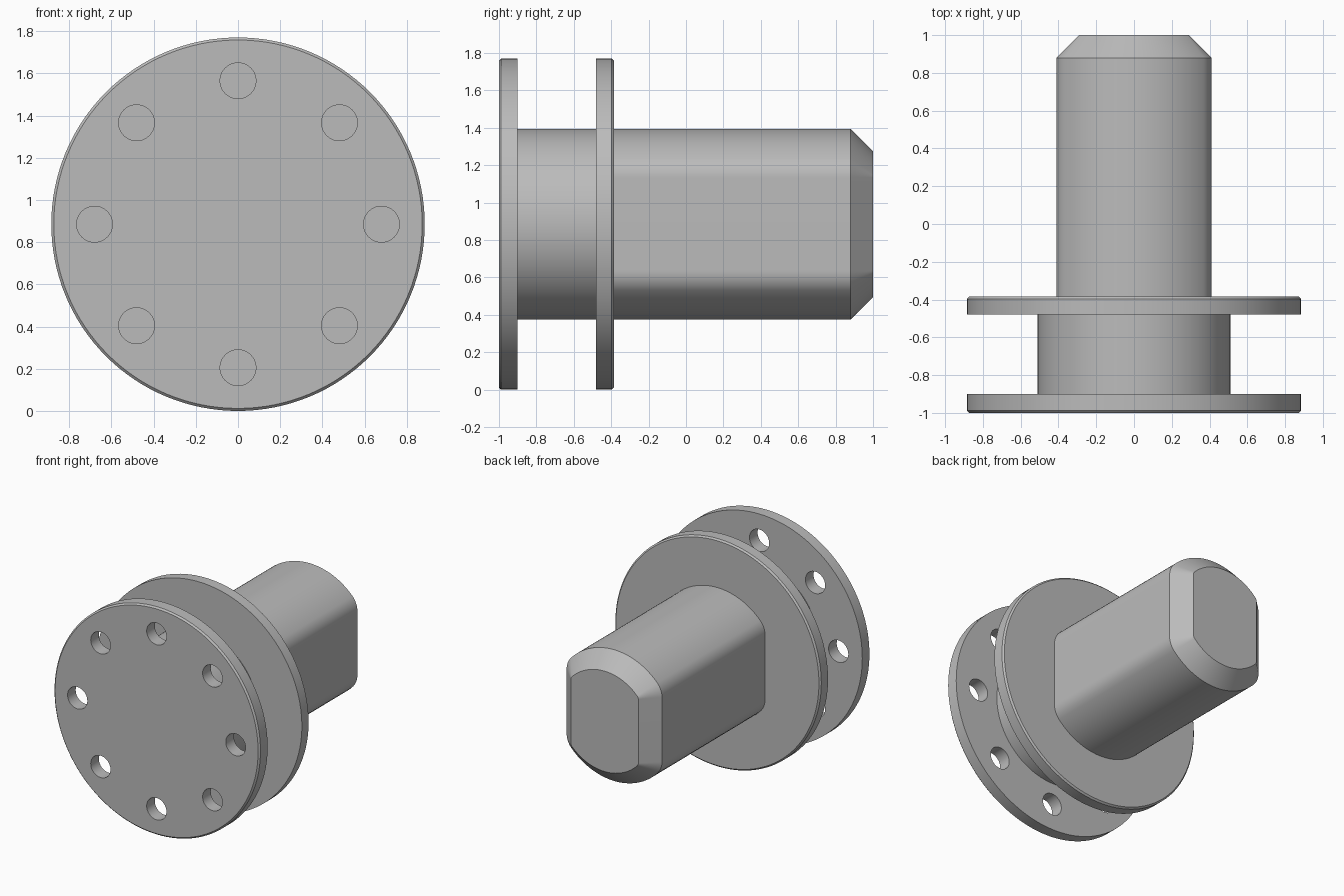
import bpy
import bmesh
from math import sin, cos, pi, sqrt, atan2, radians

cube = bpy.data.objects.get("Cube")
if cube:
    bpy.data.objects.remove(cube, do_unlink=True)

AXIS_Z = 0.885          # height of the centre line
FLANGE_R = 0.885
NECK_R = 0.51
FLAT_X = 0.41           # half width across the shaft flats
FILLET = 0.15
SEGMENTS = 128

steel = bpy.data.materials.new("grey steel")
steel.use_nodes = True
steel.diffuse_color = (0.5, 0.5, 0.5, 1)
steel.node_tree.nodes["Principled BSDF"].inputs["Base Color"].default_value = (0.5, 0.5, 0.5, 1)


def arc(cx, cz, r, start, end, steps):
    angles = [start + (end - start) * i / steps for i in range(steps + 1)]
    return [(cx + r * cos(a), cz + r * sin(a)) for a in angles]


def circle(r, n=SEGMENTS, cx=0, cz=0):
    return arc(cx, cz, r, 0, 2 * pi, n)[:-1]


def shaft_outline(inset):
    """Round bar with two side flats and filleted corners, shrunk by inset."""
    cx = FLAT_X - FILLET
    cz = sqrt((NECK_R - FILLET) ** 2 - cx ** 2)
    turn = atan2(cz, cx)
    corner = FILLET - inset
    return (arc(cx, cz, corner, 0, turn, 12)
            + arc(0, 0, NECK_R - inset, turn, pi - turn, 32)[1:]
            + arc(-cx, cz, corner, pi - turn, pi, 12)[1:]
            + arc(-cx, -cz, corner, pi, pi + turn, 12)
            + arc(0, 0, NECK_R - inset, pi + turn, 2 * pi - turn, 32)[1:]
            + arc(cx, -cz, corner, 2 * pi - turn, 2 * pi, 12)[1:])


def add_loft(bm, sections):
    """Skin (y, outline) sections along y and cap both ends."""
    rings = [[bm.verts.new((x, y, z + AXIS_Z)) for x, z in pts] for y, pts in sections]
    for a, b in zip(rings, rings[1:]):
        for i in range(len(a)):
            j = (i + 1) % len(a)
            bm.faces.new((a[i], a[j], b[j], b[i]))
    bm.faces.new(rings[0])
    bm.faces.new(rings[-1])


def make_part(name, *lofts):
    bm = bmesh.new()
    for sections in lofts:
        add_loft(bm, sections)
    bmesh.ops.recalc_face_normals(bm, faces=bm.faces)
    mesh = bpy.data.meshes.new(name)
    bm.to_mesh(mesh)
    bm.free()
    mesh.materials.append(steel)
    obj = bpy.data.objects.new(name, mesh)
    bpy.context.collection.objects.link(obj)
    return obj


def activate(obj):
    bpy.ops.object.select_all(action='DESELECT')
    obj.select_set(True)
    bpy.context.view_layer.objects.active = obj


# Flanges, each with a fine chamfer on its outer face
EDGE = 0.012
rim, chamfered = circle(FLANGE_R), circle(FLANGE_R - EDGE)
front_flange = make_part("front_flange",
                         [(-1, chamfered), (-1 + EDGE, rim), (-0.9, rim)])
rear_flange = make_part("rear_flange",
                        [(-0.48, rim), (-0.385 - EDGE, rim), (-0.385, chamfered)])

# Round neck between the flanges, sunk slightly into both
neck = make_part("neck", [(-0.92, circle(NECK_R)), (-0.46, circle(NECK_R))])

# Flatted shaft with a chamfered end
shaft = make_part("shaft", [(-0.41, shaft_outline(0)), (0.88, shaft_outline(0)),
                            (1, shaft_outline(0.12))])

# Ring of eight bolt holes through the front flange
holes = []
for i in range(8):
    a = i * pi / 4
    hole = circle(0.085, 40, 0.68 * cos(a), 0.68 * sin(a))
    holes.append([(-1.1, hole), (-0.8, hole)])
cutter = make_part("bolt_hole_cutter", *holes)
cutter.hide_render = True
drill = front_flange.modifiers.new("bolt holes", 'BOOLEAN')
drill.operation = 'DIFFERENCE'
drill.solver = 'EXACT'
drill.object = cutter
activate(front_flange)
bpy.ops.object.modifier_apply(modifier=drill.name)
bpy.data.objects.remove(cutter, do_unlink=True)

for part in (front_flange, rear_flange, neck, shaft):
    activate(part)
    bpy.ops.object.shade_smooth_by_angle(angle=radians(30))
